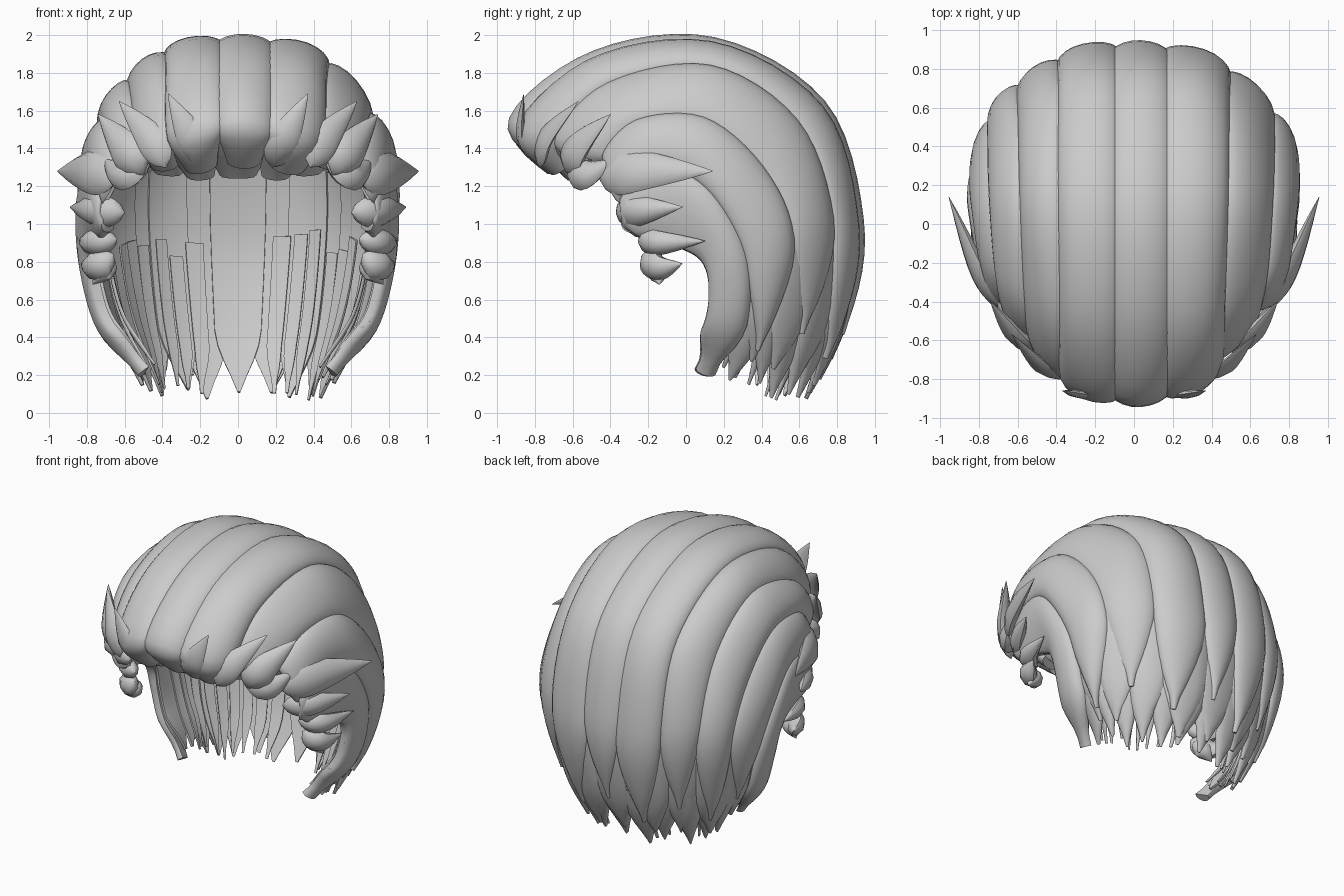
import bpy
import math
import random
from mathutils import Vector

random.seed(4)
if "Cube" in bpy.data.objects:
    bpy.data.objects.remove(bpy.data.objects["Cube"])

grey = bpy.data.materials.new("hair_grey")
grey.use_nodes = True
grey.diffuse_color = (0.6, 0.6, 0.6, 1)
grey.node_tree.nodes["Principled BSDF"].inputs["Base Color"].default_value = (0.6, 0.6, 0.6, 1)

# Guide curves over the head, crown to ear edge, each from fringe to nape
crown = [(0, -.66, 1.22), (0, -.94, 1.54), (0, -.5, 1.91), (0, .15, 1.985),
         (0, .74, 1.64), (0, .94, 1), (0, .88, .45), (0, .69, -.01)]
upper = [(.24, -.64, 1.21), (.34, -.85, 1.47), (.34, -.49, 1.85), (.34, .15, 1.94),
         (.34, .71, 1.6), (.34, .89, 1), (.3, .83, .45), (.24, .66, 0)]
temple = [(.44, -.53, 1.24), (.53, -.64, 1.43), (.55, -.4, 1.71), (.57, .12, 1.81),
          (.58, .56, 1.52), (.58, .76, 1), (.53, .7, .45), (.43, .56, .02)]
side = [(.6, -.38, 1.22), (.68, -.44, 1.35), (.73, -.25, 1.54), (.76, .1, 1.54),
        (.77, .4, 1.28), (.76, .56, .92), (.68, .5, .45), (.54, .4, .06)]
low = [(.71, -.36, 1.06), (.75, -.36, 1.14), (.8, -.22, 1.27), (.84, 0, 1.27),
       (.86, .19, 1.1), (.83, .33, .8), (.74, .32, .45), (.56, .19, .15)]
edge = [(.7, -.3, .93), (.74, -.26, .92), (.77, -.16, .91), (.79, -.02, .86),
        (.8, .08, .79), (.79, .12, .63), (.71, .09, .43), (.5, -.03, .24)]
GUIDES = [crown, upper, temple, side, low, edge]


def spline(pts, f):
    """Smooth curve through points, f in point steps."""
    n = len(pts) - 1
    i = min(max(int(math.floor(f)), 0), n - 1)
    k = f - i
    b, c = pts[i], pts[i + 1]
    a = pts[i - 1] if i > 0 else 2 * b - c
    d = pts[i + 2] if i + 2 <= n else 2 * c - b
    return b + (c - a) * (k / 2) + (2 * a - 5 * b + 4 * c - d) * (k * k / 2) \
        + (3 * b - a - 3 * c + d) * (k ** 3 / 2)


def scalp(u, t):
    """Point on the head; u runs across (left positive), t from fringe to nape."""
    row = [spline([Vector(p) for p in g], t * (len(g) - 1)) for g in GUIDES]
    mirrored = [Vector((-p.x, p.y, p.z)) for p in reversed(row[1:])]
    return spline(mirrored + row, u + len(row) - 1)


def scalp_normal(u, t):
    e = .01
    across = scalp(u + e, t) - scalp(u - e, t)
    along = scalp(u, t + e) - scalp(u, t - e)
    return across.cross(along).normalized()


def loft(name, rings):
    """Closed smooth skin over rings of points."""
    m = len(rings[0])
    verts = [p for r in rings for p in r]
    faces = [(i * m + j, i * m + (j + 1) % m, (i + 1) * m + (j + 1) % m, (i + 1) * m + j)
             for i in range(len(rings) - 1) for j in range(m)]
    faces += [tuple(reversed(range(m))), tuple(range(len(verts) - m, len(verts)))]
    mesh = bpy.data.meshes.new(name)
    mesh.from_pydata(verts, [], faces)
    mesh.materials.append(grey)
    ob = bpy.data.objects.new(name, mesh)
    bpy.context.collection.objects.link(ob)
    bpy.ops.object.select_all(action='DESELECT')
    ob.select_set(True)
    bpy.context.view_layer.objects.active = ob
    bpy.ops.object.mode_set(mode='EDIT')
    bpy.ops.mesh.select_all(action='SELECT')
    bpy.ops.mesh.normals_make_consistent(inside=False)
    bpy.ops.object.mode_set(mode='OBJECT')
    bpy.ops.object.shade_smooth_by_angle(angle=math.radians(50))


def lock(name, u0, u1, t0, t1, inset, bulge, thick, taper,
         steps=18, cols=6, skew=0, tip=.04, front=.7):
    """Bulging lock lying on the scalp, pointed at the nape end."""
    mid, half = (u0 + u1) / 2, (u1 - u0) / 2
    rings = []
    for i in range(steps + 1):
        k = i / steps
        t = t0 + (t1 - t0) * k
        end = max(0, (k - taper) / (1 - taper))
        w = max(tip, 1 - end ** 1.7)
        start = min(1, front + k * 3)
        outer, inner = [], []
        for j in range(cols + 1):
            s = -math.cos(math.pi * j / cols)
            u = min(5, max(-5, mid + skew * end + s * half * w * start))
            p, n = scalp(u, t), scalp_normal(u, t)
            rise = bulge * math.sqrt(max(0, 1 - s * s)) * (.4 + .6 * w)
            outer.append(p + n * (rise - inset))
            inner.append(p - n * (inset + thick * (.2 + .8 * w)))
        rings.append(outer + inner[::-1])
    loft(name, rings)


# Main locks sweeping from the fringe over the crown to the nape
seams = [-5, -4.05, -3, -2.2, -1.2, -.3, .5, 1.65, 2.9, 4, 5]
for i, (a, b) in enumerate(zip(seams, seams[1:])):
    outermost = max(abs(a), abs(b)) > 4.5
    lock(f"main_lock_{i + 1}", a - .07, b + .07, 0 if outermost else .035,
         1 if outermost else .91 - .04 * (i % 2), .05 + .01 * (i % 2), .065, .02,
         .85 if outermost else .8, steps=36, cols=10, tip=.4 if outermost else .1)

# Under fringe showing between the main lock ends
for i in range(9):
    c = -3.6 + .9 * i
    lock(f"under_fringe_{i + 1}", c - .52, c + .52, 0, .45, .065, .035, .015, .8, tip=.5, front=.75)

# Two under layers of broad locks forming the ragged nape
for layer, (count, half, t1, inset, taper) in enumerate([(11, .62, .965, .06, .72), (15, .45, 1, .075, .78)]):
    for i in range(count):
        c = -4.5 + 9 * i / (count - 1)
        lock(f"nape_lock_{layer + 1}_{i + 1}", c - half, c + half, .5,
             t1 - random.uniform(0, .03), inset + .01 * (i % 2), .035, .012, taper,
             skew=random.uniform(-.15, .15), tip=.08, front=1)

# Flat wisps hanging inside
for sign, label in ((-1, "right"), (1, "left")):
    for i in range(9):
        c = sign * (.75 + .42 * i)
        lock(f"inner_wisp_{label}_{i + 1}", c - .16, c + .16,
             .72 + random.uniform(0, .04), .97 + random.uniform(0, .03),
             .11 + .02 * (i % 3), .012, .008, .7, steps=12, cols=4, skew=sign * .12,
             tip=.3, front=1)


def flick(name, base, mid, tip, width, thick):
    """Leaf shaped flick with a full belly and a sharp tip."""
    path = [Vector(base), Vector(mid), Vector(tip)]
    rings, steps, sides = [], 12, 8
    for i in range(steps + 1):
        k = i / steps
        p = spline(path, 2 * k)
        tangent = (spline(path, 2 * k + .02) - spline(path, 2 * k - .02)).normalized()
        out = p - Vector((0, 0, 1.1))
        wide = tangent.cross(out).normalized()
        deep = wide.cross(tangent)
        r = max(.02, math.sin(math.pi * k ** .7) ** .9 if k < .99 else 0)
        rings.append([p + wide * (width * r * math.cos(h)) + deep * (thick * r * math.sin(h))
                      for h in (2 * math.pi * j / sides for j in range(sides))])
    loft(name, rings)


# Flicks along the fringe and curls in front of the ears, mirrored
flicks = {
    "fringe_flick": ((.18, -.76, 1.3), (.25, -.87, 1.46), (.37, -.86, 1.69), .085, .03),
    "brow_flick": ((.38, -.78, 1.3), (.47, -.74, 1.46), (.63, -.57, 1.65), .085, .03),
    "temple_flick": ((.5, -.62, 1.26), (.6, -.58, 1.4), (.74, -.4, 1.58), .1, .05),
    "cheek_curl": ((.47, -.56, 1.36), (.61, -.54, 1.26), (.71, -.38, 1.34), .09, .06),
    "ear_flick": ((.64, -.46, 1.24), (.79, -.26, 1.28), (.955, .14, 1.28), .12, .05),
    "jaw_curl_upper": ((.6, -.36, 1.06), (.76, -.25, 1.07), (.89, -.02, 1.09), .085, .06),
    "jaw_curl_middle": ((.64, -.24, .92), (.77, -.14, .9), (.84, .1, .91), .07, .06),
    "jaw_curl_lower": ((.66, -.22, .84), (.76, -.15, .77), (.83, -.02, .79), .08, .06),
    "jaw_curl_tip": ((.65, -.18, .8), (.72, -.15, .74), (.77, -.14, .68), .06, .05),
}
for name, (base, mid, tip, width, thick) in flicks.items():
    for label, sx in (("left", 1), ("right", -1)):
        pts = [(sx * x, y, z) for x, y, z in (base, mid, tip)]
        flick(f"{name}_{label}", *pts, width, thick)
